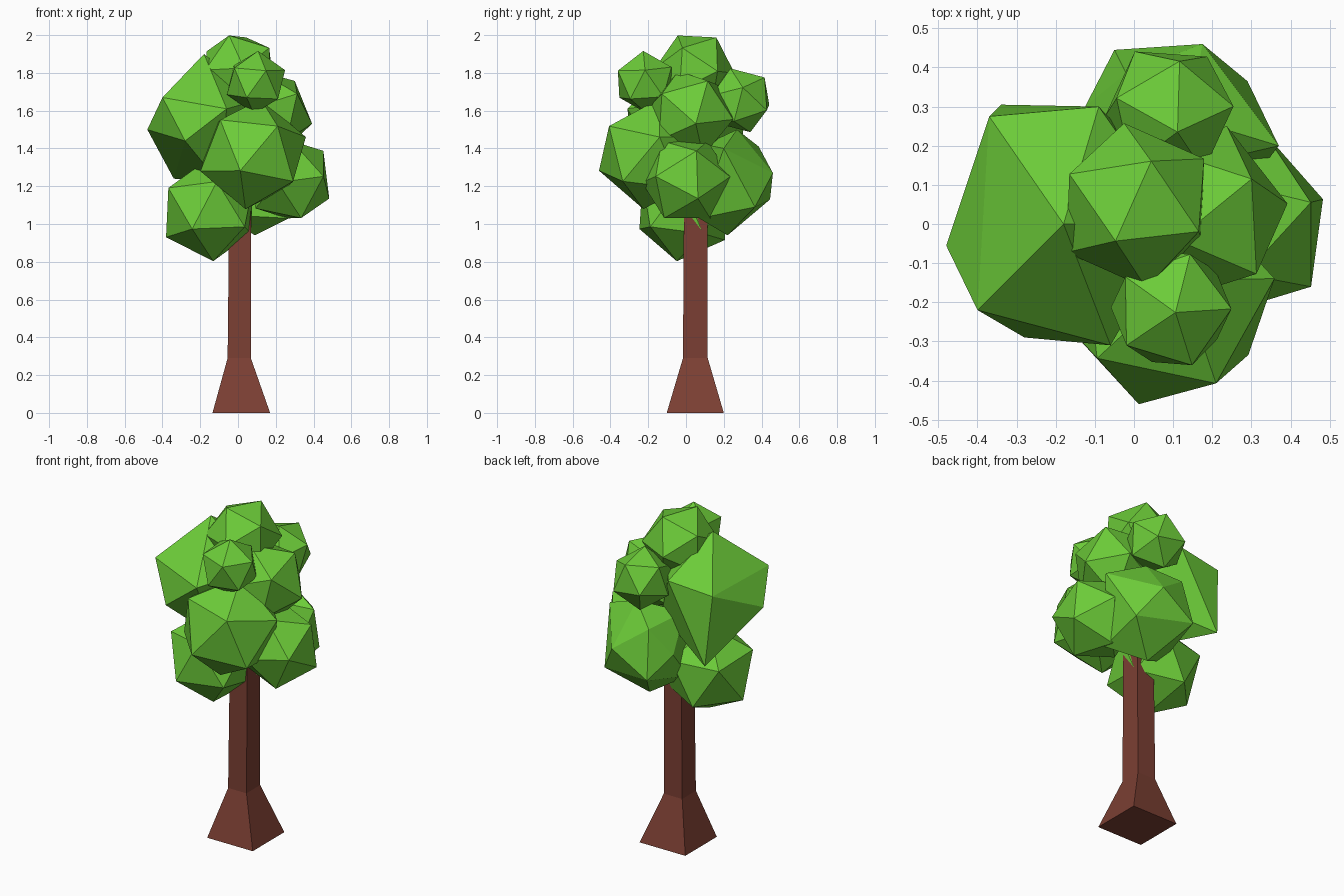
import bpy, bmesh
from mathutils import Vector, Matrix

if "Cube" in bpy.data.objects:
    bpy.data.objects.remove(bpy.data.objects["Cube"])


def material(name, color):
    m = bpy.data.materials.new(name)
    m.diffuse_color = color
    m.use_nodes = True
    m.node_tree.nodes["Principled BSDF"].inputs["Base Color"].default_value = m.diffuse_color
    return m


leaf = material("leaf_green", (0.15, 0.60, 0.04, 1))
bark = material("bark_brown", (0.20, 0.05, 0.033, 1))


def finish(bm, name, mat):
    bmesh.ops.recalc_face_normals(bm, faces=bm.faces)
    me = bpy.data.meshes.new(name)
    bm.to_mesh(me)
    bm.free()
    me.materials.append(mat)
    ob = bpy.data.objects.new(name, me)
    bpy.context.collection.objects.link(ob)
    return ob


def frame(a, b):
    """Orthonormal frame: z along a, x leaning towards b."""
    z = Vector(a).normalized()
    y = z.cross(Vector(b)).normalized()
    return Matrix((y.cross(z), y, z)).transposed()


def clump(name, centre, r, corner, neighbour):
    """20-sided leaf clump turned so two of its corners point as given."""
    bm = bmesh.new()
    bmesh.ops.create_icosphere(bm, subdivisions=1, radius=r)
    bm.verts.ensure_lookup_table()
    v = bm.verts[0]
    src = frame(v.co, v.link_edges[0].other_vert(v).co)
    rot = frame(corner, neighbour) @ src.transposed()
    bm.transform(Matrix.Translation(centre) @ rot.to_4x4())
    finish(bm, name, leaf)


def hull_clump(name, points):
    """Irregular leaf clump as a faceted hull."""
    bm = bmesh.new()
    for p in points:
        bm.verts.new(p)
    bmesh.ops.convex_hull(bm, input=bm.verts)
    finish(bm, name, leaf)


# Flared square trunk: (x0, x1, y0, y1, z) sections
bm = bmesh.new()
rings = []
for x0, x1, y0, y1, z in [(-.135, .17, -.102, .20, 0),
                          (-.055, .068, -.016, .115, .29),
                          (-.045, .07, -.010, .112, 1.25)]:
    rings.append([bm.verts.new(p) for p in
                  ((x0, y0, z), (x1, y0, z), (x1, y1, z), (x0, y1, z))])
for a, b in zip(rings, rings[1:]):
    for i in range(4):
        j = (i + 1) % 4
        bm.faces.new((a[i], a[j], b[j], b[i]))
bm.faces.new(rings[0][::-1])
bm.faces.new(rings[-1])
finish(bm, "trunk", bark)

# Regular leaf clumps
clump("leaves_top", (.003, .047, 1.812), .213, (-.05, -.09, .185), (.04, .11, .165))
clump("leaves_front_small", (.095, -.215, 1.75), .167, (.01, -.01, .15), (.05, .145, .07))
clump("leaves_front", (.08, -.185, 1.37), .297, (.14, -.24, .16), (-.07, -.265, -.09))
clump("leaves_low_left", (-.15, -.012, 1.07), .27, (-.235, -.11, .13), (-.225, 0, -.115))
clump("leaves_low_right", (.272, 0, 1.235), .242, (.195, .06, .165), (.2, .06, -.12))
clump("leaves_back_small", (.09, .288, 1.655), .178, (.02, -.05, .16), (.02, .16, .06))
clump("leaves_upper_right", (.16, .025, 1.585), .24, (.215, .025, -.05), (.09, .09, .2))

# Large irregular clumps
hull_clump("leaves_left_large", [
    (-.18, 0, 1.90), (-.40, -.22, 1.67), (-.37, .275, 1.66), (-.09, .30, 1.69),
    (-.06, -.31, 1.61), (-.48, -.055, 1.50), (-.34, .305, 1.24), (-.28, -.29, 1.44),
    (.12, 0, 1.66), (-.10, -.08, 1.22), (.08, .12, 1.38)])
hull_clump("leaves_back", [
    (.09, .22, .94), (.29, .365, 1.09), (.37, .20, 1.40), (.175, .46, 1.27),
    (-.05, .445, 1.13), (-.02, .385, 1.41), (.14, .27, 1.50), (-.125, .30, 1.25),
    (.27, .07, 1.03), (-.10, .12, 1.05), (-.06, .10, 1.42)])
